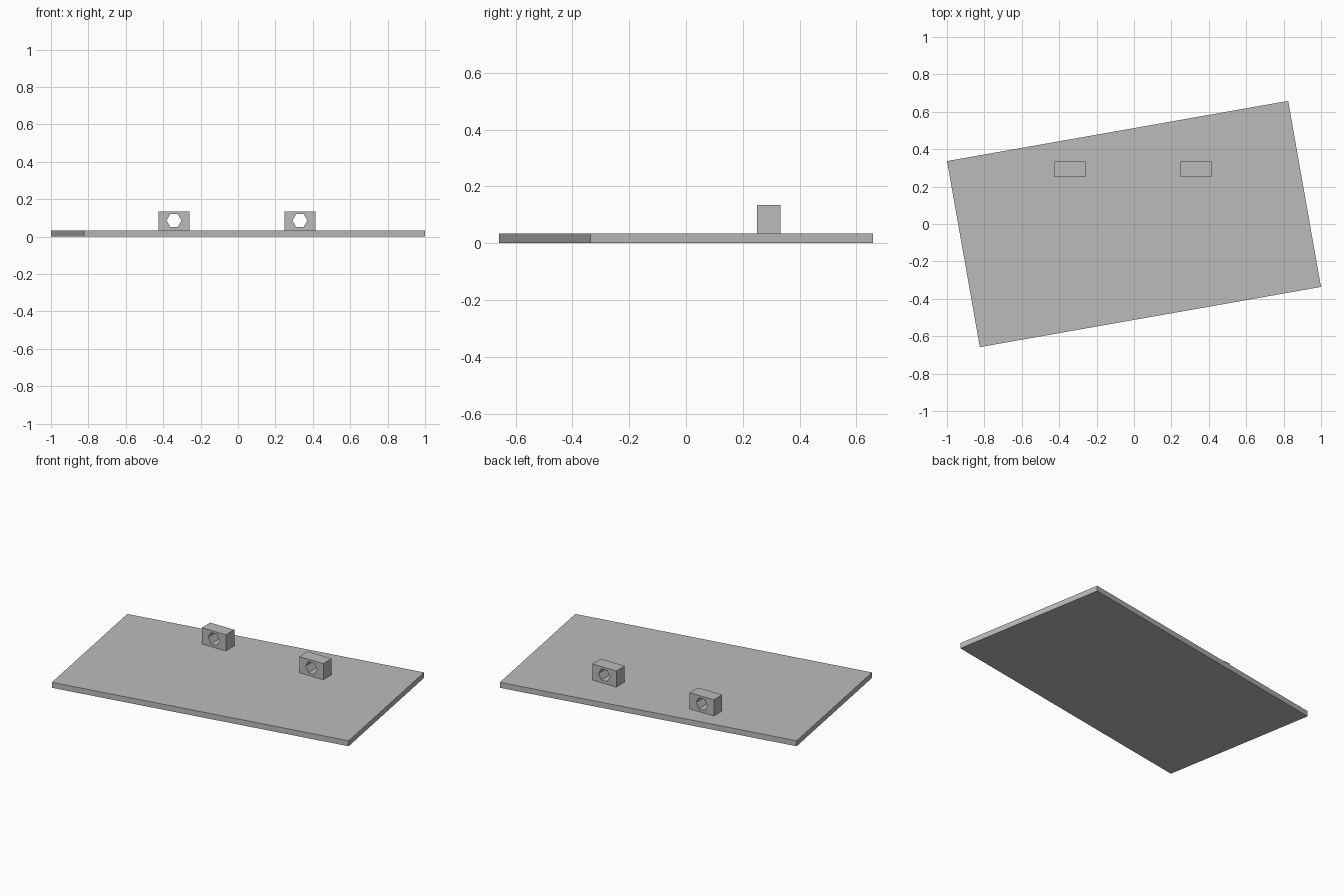
import bpy, bmesh, math
from mathutils import Matrix, Vector

if "Cube" in bpy.data.objects:
    bpy.data.objects.remove(bpy.data.objects["Cube"])

grey = bpy.data.materials.new("plain_grey")
grey.diffuse_color = (0.5, 0.5, 0.5, 1)
grey.use_nodes = True
grey.node_tree.nodes["Principled BSDF"].inputs["Base Color"].default_value = grey.diffuse_color

THICK = 0.034   # base plate thickness
TOP = 0.135     # top of the lugs


def finish(name, bm):
    bmesh.ops.recalc_face_normals(bm, faces=bm.faces[:])
    mesh = bpy.data.meshes.new(name)
    bm.to_mesh(mesh)
    bm.free()
    mesh.materials.append(grey)
    obj = bpy.data.objects.new(name, mesh)
    bpy.context.collection.objects.link(obj)
    return obj


def loop(bm, points):
    verts = [bm.verts.new(p) for p in points]
    return [bm.edges.new((v, verts[(i + 1) % len(verts)])) for i, v in enumerate(verts)]


# Flat base plate, turned ten degrees
bm = bmesh.new()
bmesh.ops.create_cube(bm, size=1, matrix=Matrix.Translation((0, 0, THICK / 2))
                      @ Matrix.Rotation(math.radians(10), 4, 'Z')
                      @ Matrix.Diagonal((1.852, 1.01, THICK, 1)))
finish("base_plate", bm)


# Lug: rectangular profile with a hexagonal through hole, extruded front to back
def lug(name, cx):
    y0, depth, half, hole_z, r = 0.25, 0.083, 0.083, 0.086, 0.04
    bm = bmesh.new()
    edges = loop(bm, [(cx - half, y0, THICK), (cx + half, y0, THICK),
                      (cx + half, y0, TOP), (cx - half, y0, TOP)])
    edges += loop(bm, [(cx + r * math.cos(i * math.pi / 3), y0,
                        hole_z + r * math.sin(i * math.pi / 3)) for i in range(6)])
    bmesh.ops.triangle_fill(bm, edges=edges, use_beauty=True, normal=Vector((0, -1, 0)))
    ext = bmesh.ops.extrude_face_region(bm, geom=bm.faces[:], use_keep_orig=True)
    moved = [g for g in ext["geom"] if isinstance(g, bmesh.types.BMVert)]
    bmesh.ops.translate(bm, verts=moved, vec=(0, depth, 0))
    finish(name, bm)


lug("left_lug", -0.342)
lug("right_lug", 0.331)
